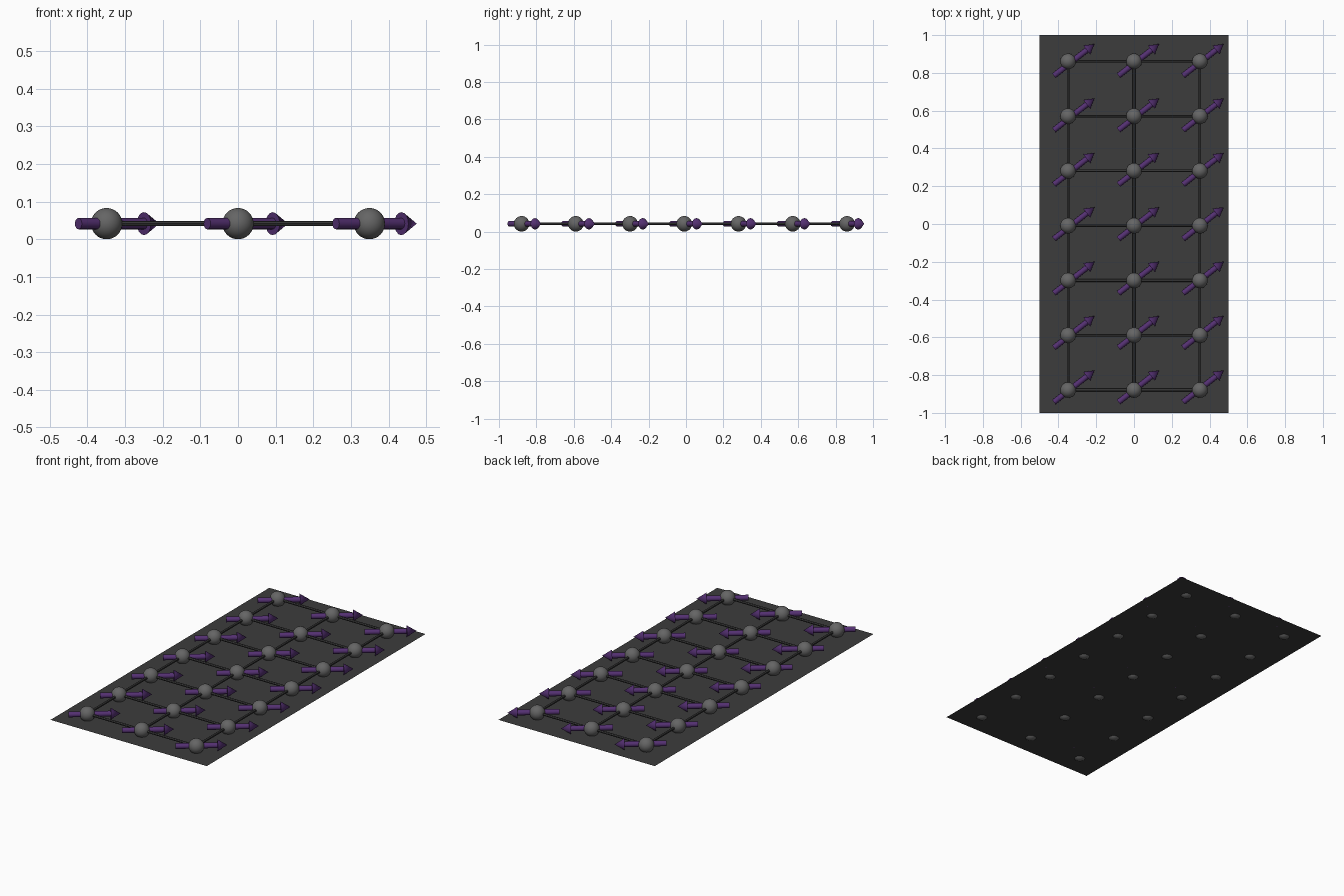
import bpy
from mathutils import Vector

if "Cube" in bpy.data.objects:
    bpy.data.objects.remove(bpy.data.objects["Cube"])

Z = 0.0415                      # height of the lattice layer
NX, NY = 3, 7
DX, DY, Y0 = 0.349, 0.29, -0.009   # node spacing and offset
AX, AY = 0.342, 0.288              # arrow spacing


def material(name, rgb):
    m = bpy.data.materials.new(name)
    m.diffuse_color = (*rgb, 1)
    m.use_nodes = True
    m.node_tree.nodes["Principled BSDF"].inputs["Base Color"].default_value = m.diffuse_color
    return m


plate_mat = material("dark_grey", (0.045, 0.045, 0.045))
node_mat = material("mid_grey", (0.13, 0.13, 0.13))
rod_mat = material("charcoal", (0.035, 0.035, 0.035))
arrow_mat = material("purple", (0.09, 0.03, 0.17))


def finish(name, mat, smooth=True):
    ob = bpy.context.object
    ob.name = name
    ob.data.materials.append(mat)
    if smooth:
        bpy.ops.object.shade_smooth_by_angle()
    return ob


def tapered(name, a, b, r1, r2, mat, sides=16):
    """Cylinder or cone running from point a to point b."""
    a, b = Vector(a), Vector(b)
    d = b - a
    bpy.ops.mesh.primitive_cone_add(
        vertices=sides, radius1=r1, radius2=r2, depth=d.length,
        location=(a + b) / 2, rotation=d.to_track_quat('Z', 'Y').to_euler())
    return finish(name, mat)


# thin base sheet
bpy.ops.mesh.primitive_plane_add(size=1, location=(0, 0, 0.0118))
bpy.context.object.scale = (1, 2, 1)
finish("base_sheet", plate_mat, smooth=False)

xs = [(i - (NX - 1) / 2) * DX for i in range(NX)]
ys = [(j - (NY - 1) / 2) * DY + Y0 for j in range(NY)]

# connecting rods
for y in ys:
    tapered("cross_rod", (xs[0], y, Z), (xs[-1], y, Z), 0.0068, 0.0068, rod_mat, 12)
for x in xs:
    tapered("long_rod", (x, ys[0], Z), (x, ys[-1], Z), 0.0068, 0.0068, rod_mat, 12)

# node balls
for x in xs:
    for y in ys:
        bpy.ops.mesh.primitive_uv_sphere_add(segments=32, ring_count=16, radius=0.0415,
                                             location=(x, y, Z))
        finish("node_ball", node_mat)

# diagonal arrows, each a shaft and a pointed head
tail, tip = Vector((-0.082, -0.079, Z)), Vector((0.133, 0.089, Z))
neck = tip - (tip - tail).normalized() * 0.052
for i in range(NX):
    for j in range(NY):
        o = Vector(((i - (NX - 1) / 2) * AX, (j - (NY - 1) / 2) * AY, 0))
        tapered("arrow_shaft", tail + o, neck + o, 0.015, 0.015, arrow_mat)
        tapered("arrow_head", neck + o, tip + o, 0.0305, 0, arrow_mat)
